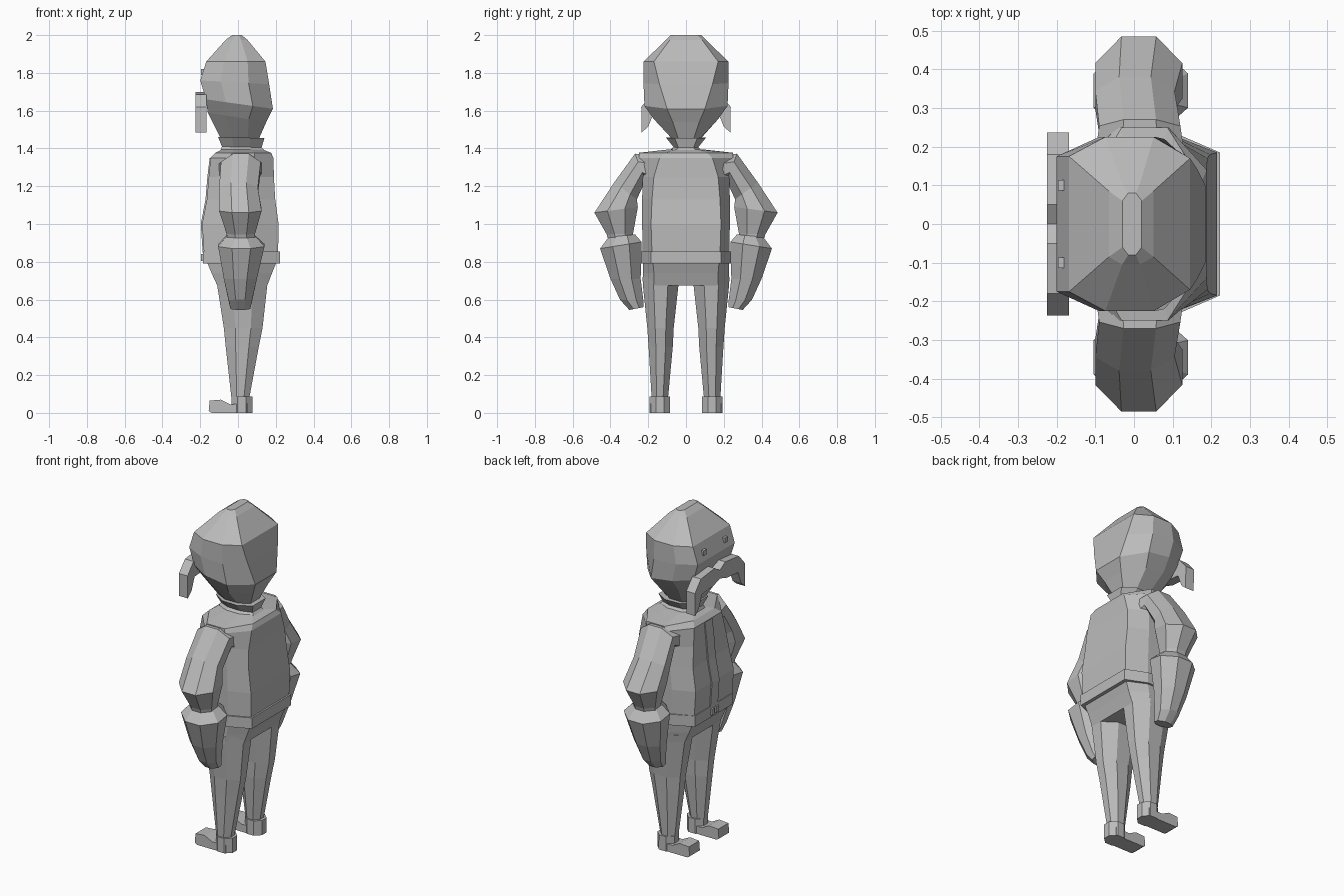
import bpy, bmesh
from mathutils import Vector

cube = bpy.data.objects.get("Cube")
if cube:
    bpy.data.objects.remove(cube)

grey = bpy.data.materials.new("plain grey")
grey.use_nodes = True
GREY = (0.5, 0.5, 0.5, 1)
grey.diffuse_color = GREY
grey.node_tree.nodes["Principled BSDF"].inputs["Base Color"].default_value = GREY


def finish(name, bm, mirror=False):
    """Turn a bmesh into a flat shaded object, optionally mirrored across y."""
    bmesh.ops.recalc_face_normals(bm, faces=bm.faces[:])
    mesh = bpy.data.meshes.new(name)
    bm.to_mesh(mesh)
    bm.free()
    mesh.materials.append(grey)
    obj = bpy.data.objects.new(name, mesh)
    bpy.context.scene.collection.objects.link(obj)
    if mirror:
        mod = obj.modifiers.new("mirror", 'MIRROR')
        mod.use_axis = (False, True, False)
        mod.use_mirror_merge = False
    return obj


def loft(name, rings, mirror=False):
    """Skin a list of equal point rings and cap both ends."""
    bm = bmesh.new()
    loops = [[bm.verts.new(p) for p in ring] for ring in rings]
    n = len(loops[0])
    for a, b in zip(loops, loops[1:]):
        for i in range(n):
            j = (i + 1) % n
            bm.faces.new((a[i], a[j], b[j], b[i]))
    bm.faces.new(loops[0])
    bm.faces.new(loops[-1])
    return finish(name, bm, mirror)


def body_ring(zf, zb, xf, xb, w, cf, cb):
    """Octagon around z: front/back height, x range, half width, flat half widths."""
    half = [(xf, cf), (xf + (xb - xf) * 0.3, w), (xf + (xb - xf) * 0.7, w), (xb, cb)]
    pts = half + [(x, -y) for x, y in reversed(half)]
    return [Vector((x, y, zf + (zb - zf) * (x - xf) / (xb - xf))) for x, y in pts]


def limb_ring(outer, inner, x0, x1):
    """Octagon spanning two (y, z) points, and an x range."""
    o, i = Vector((0, *outer)), Vector((0, *inner))
    dx = x1 - x0
    steps = [(0, .3), (0, .7), (.3, 1), (.7, 1), (1, .7), (1, .3), (.7, 0), (.3, 0)]
    return [o.lerp(i, t) + Vector((x0 + dx * u, 0, 0)) for t, u in steps]


def box(name, x0, x1, y0, y1, z0, z1, mirror=False):
    loft(name, [[(x0, y0, z), (x1, y0, z), (x1, y1, z), (x0, y1, z)] for z in (z0, z1)], mirror)


def extrude(name, outline, axis, a, b, mirror=False):
    """Prism from a 2D outline along x (outline is y, z) or y (outline is x, z)."""
    place = (lambda p, d: (d, *p)) if axis == 'x' else (lambda p, d: (p[0], d, p[1]))
    loft(name, [[place(p, d) for p in outline] for d in (a, b)], mirror)


# Head: chin, jaw, brow and domed crown
loft("head", [body_ring(*r) for r in (
    (1.44, 1.45, -.085, .11, .07, .04, .04),
    (1.59, 1.54, -.16, .15, .17, .12, .07),
    (1.66, 1.61, -.17, .185, .22, .17, .1),
    (1.76, 1.74, -.2, .165, .225, .175, .14),
    (1.86, 1.86, -.168, .145, .225, .175, .17),
    (1.975, 1.975, -.065, .05, .105, .085, .085),
    (2.0, 2.0, -.03, .02, .08, .06, .06))])

box("eye", -.197, -.17, .086, .114, 1.79, 1.82, mirror=True)

# Drooping moustache
side = [(.05, 1.7), (.18, 1.685), (.237, 1.62), (.235, 1.485), (.2, 1.515), (.17, 1.59), (.06, 1.6)]
extrude("moustache", [(0, 1.67)] + side + [(0, 1.62)]
        + [(-y, z) for y, z in reversed(side)], 'x', -.225, -.168)

# Flared collar
loft("collar", [body_ring(*r) for r in (
    (1.37, 1.38, -.1, .15, .1, .06, .06),
    (1.41, 1.405, -.085, .125, .065, .04, .04),
    (1.46, 1.455, -.105, .14, .105, .06, .06))])

# Jacket body
loft("jacket", [body_ring(*r) for r in (
    (.84, .84, -.18, .212, .23, .18, .18),
    (1.0, 1.0, -.19, .215, .232, .18, .185),
    (1.13, 1.13, -.165, .197, .232, .17, .18),
    (1.25, 1.25, -.155, .19, .23, .15, .17),
    (1.35, 1.35, -.145, .188, .25, .13, .14),
    (1.377, 1.377, -.12, .175, .25, .1, .11),
    (1.395, 1.395, -.085, .13, .09, .05, .05))])

# Front placket following the belly
extrude("placket", [(-.17, .85), (-.187, .85), (-.197, 1.0), (-.172, 1.13),
                    (-.162, 1.25), (-.15, 1.35), (-.13, 1.34)], 'y', -.035, .035)

# Belt and buckle
loft("belt", [body_ring(z, z, -.185, .222, .238, .18, .185) for z in (.79, .855)])
box("buckle", -.195, -.17, .01, .035, .805, .84, mirror=True)

# Hips
loft("hips", [body_ring(*r) for r in (
    (.675, .675, -.11, .155, .228, .17, .17),
    (.74, .74, -.14, .18, .228, .17, .17),
    (.8, .8, -.165, .205, .228, .17, .175))])

# Sleeve from shoulder through elbow to wrist
loft("sleeve", [limb_ring(*r) for r in (
    ((.19, 1.37), (.17, 1.2), -.1, .13),
    ((.27, 1.372), (.215, 1.23), -.09, .12),
    ((.38, 1.22), (.26, 1.13), -.1, .105),
    ((.485, 1.06), (.255, 1.09), -.1, .125),
    ((.42, .945), (.28, .95), -.06, .09),
    ((.4, .88), (.28, .88), -.055, .085))], mirror=True)

# Gauntlet with a wide cuff and a tapering hand
loft("gauntlet", [limb_ring(*r) for r in (
    ((.41, .93), (.27, .945), -.06, .09),
    ((.455, .87), (.235, .905), -.105, .14),
    ((.4, .71), (.24, .71), -.075, .1),
    ((.35, .6), (.225, .59), -.05, .075),
    ((.3, .545), (.225, .56), -.04, .065))], mirror=True)

# Tapering trouser leg
loft("leg", [limb_ring(*r) for r in (
    ((.23, .72), (.035, .72), -.125, .165),
    ((.228, .675), (.04, .675), -.11, .155),
    ((.205, .45), (.065, .45), -.075, .13),
    ((.198, .35), (.07, .35), -.065, .11),
    ((.182, .08), (.095, .08), -.035, .06))], mirror=True)

# Shoe: ankle block and turned-up toe
loft("shoe_heel", [limb_ring((.192, z), (.085, z), -.035, .077) for z in (0, .088)], mirror=True)
extrude("shoe_toe", [(-.155, .01), (-.14, 0), (.05, 0), (.05, .05), (-.04, .045),
                     (-.09, .07), (-.15, .065)], 'y', .09, .187, mirror=True)
